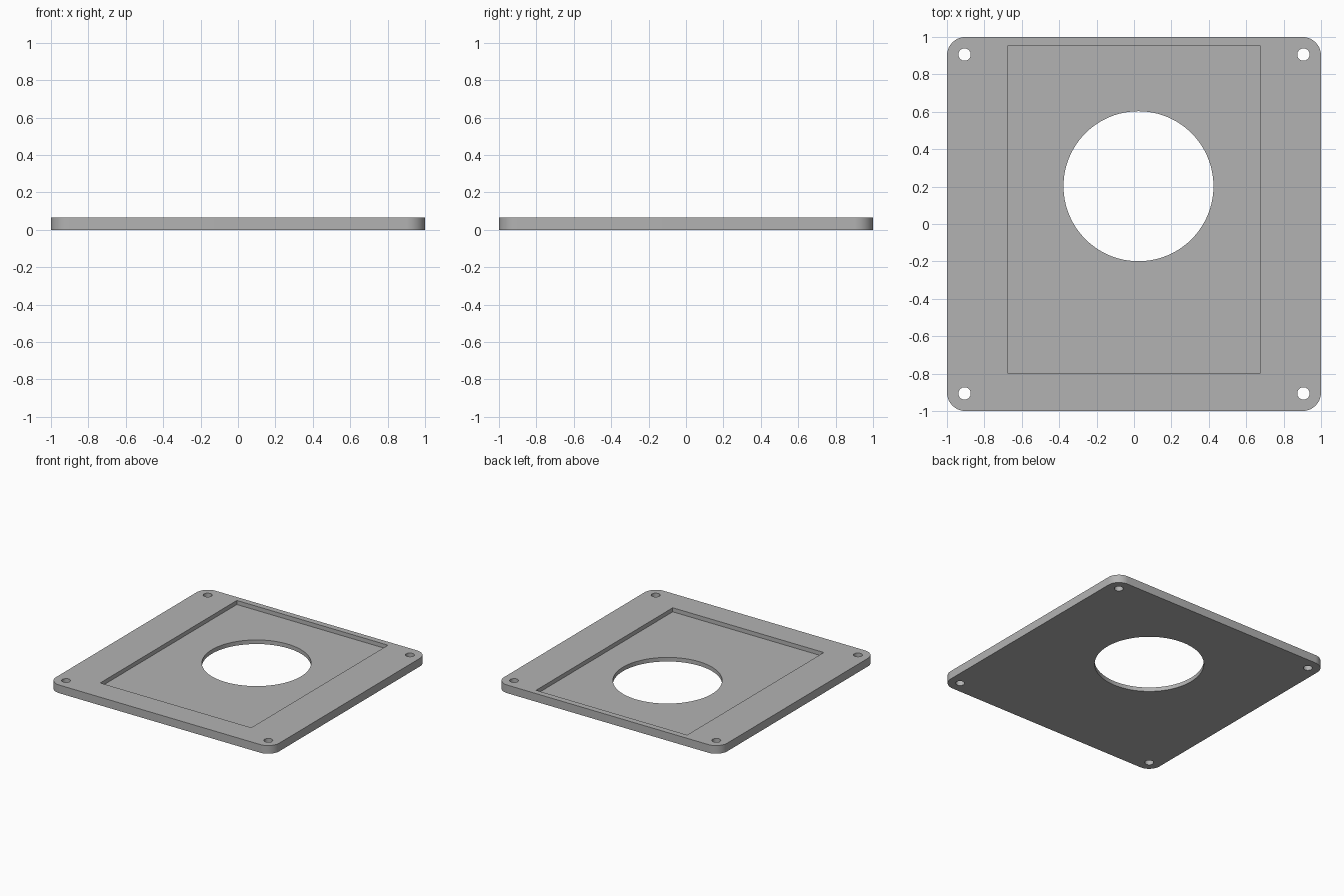
import bpy
import bmesh
from math import cos, sin, radians

cube = bpy.data.objects.get("Cube")
if cube:
    bpy.data.objects.remove(cube, do_unlink=True)

THICK = 0.066
FLOOR = 0.033

grey = bpy.data.materials.new("plain grey")
grey.use_nodes = True
colour = (0.45, 0.45, 0.45, 1)
grey.diffuse_color = colour
grey.node_tree.nodes["Principled BSDF"].inputs["Base Color"].default_value = colour


def prism(name, outline, z0, z1):
    """Extrude a flat outline from z0 up to z1."""
    bm = bmesh.new()
    face = bm.faces.new([bm.verts.new((x, y, z0)) for x, y in outline])
    top = bmesh.ops.extrude_face_region(bm, geom=[face])["geom"]
    verts = [v for v in top if isinstance(v, bmesh.types.BMVert)]
    bmesh.ops.translate(bm, vec=(0, 0, z1 - z0), verts=verts)
    bmesh.ops.recalc_face_normals(bm, faces=bm.faces)
    mesh = bpy.data.meshes.new(name)
    bm.to_mesh(mesh)
    bm.free()
    mesh.materials.append(grey)
    obj = bpy.data.objects.new(name, mesh)
    bpy.context.collection.objects.link(obj)
    return obj


def arc(x, y, r, start, end, steps):
    angles = [radians(start + (end - start) * i / steps) for i in range(steps + 1)]
    return [(x + r * cos(a), y + r * sin(a)) for a in angles]


def circle(x, y, r, steps):
    return arc(x, y, r, 0, 360, steps)[:-1]


# Square plate with rounded corners
R = 0.1
C = 1 - R
outline = []
for i, (sx, sy) in enumerate([(1, 1), (-1, 1), (-1, -1), (1, -1)]):
    outline += arc(sx * C, sy * C, R, 90 * i, 90 * i + 90, 16)
plate = prism("plate", outline, 0, THICK)

# Cutters: shallow rectangular recess, large opening, four screw holes
x, y0, y1 = 0.677, -0.797, 0.952
cutters = [
    prism("recess_cutter", [(-x, y0), (x, y0), (x, y1), (-x, y1)], FLOOR, THICK + 0.1),
    prism("opening_cutter", circle(0.024, 0.202, 0.401, 96), -0.1, THICK + 0.1),
]
for sx in (-1, 1):
    for sy in (-1, 1):
        hole = circle(sx * 0.906, sy * 0.906, 0.033, 32)
        cutters.append(prism("screw_hole_cutter", hole, -0.1, THICK + 0.1))

bpy.ops.object.select_all(action="DESELECT")
plate.select_set(True)
bpy.context.view_layer.objects.active = plate
for cutter in cutters:
    mod = plate.modifiers.new(cutter.name, "BOOLEAN")
    mod.operation = "DIFFERENCE"
    mod.solver = "EXACT"
    mod.object = cutter
    bpy.ops.object.modifier_apply(modifier=mod.name)
    bpy.data.objects.remove(cutter, do_unlink=True)

bpy.ops.object.shade_smooth_by_angle(angle=radians(30))
